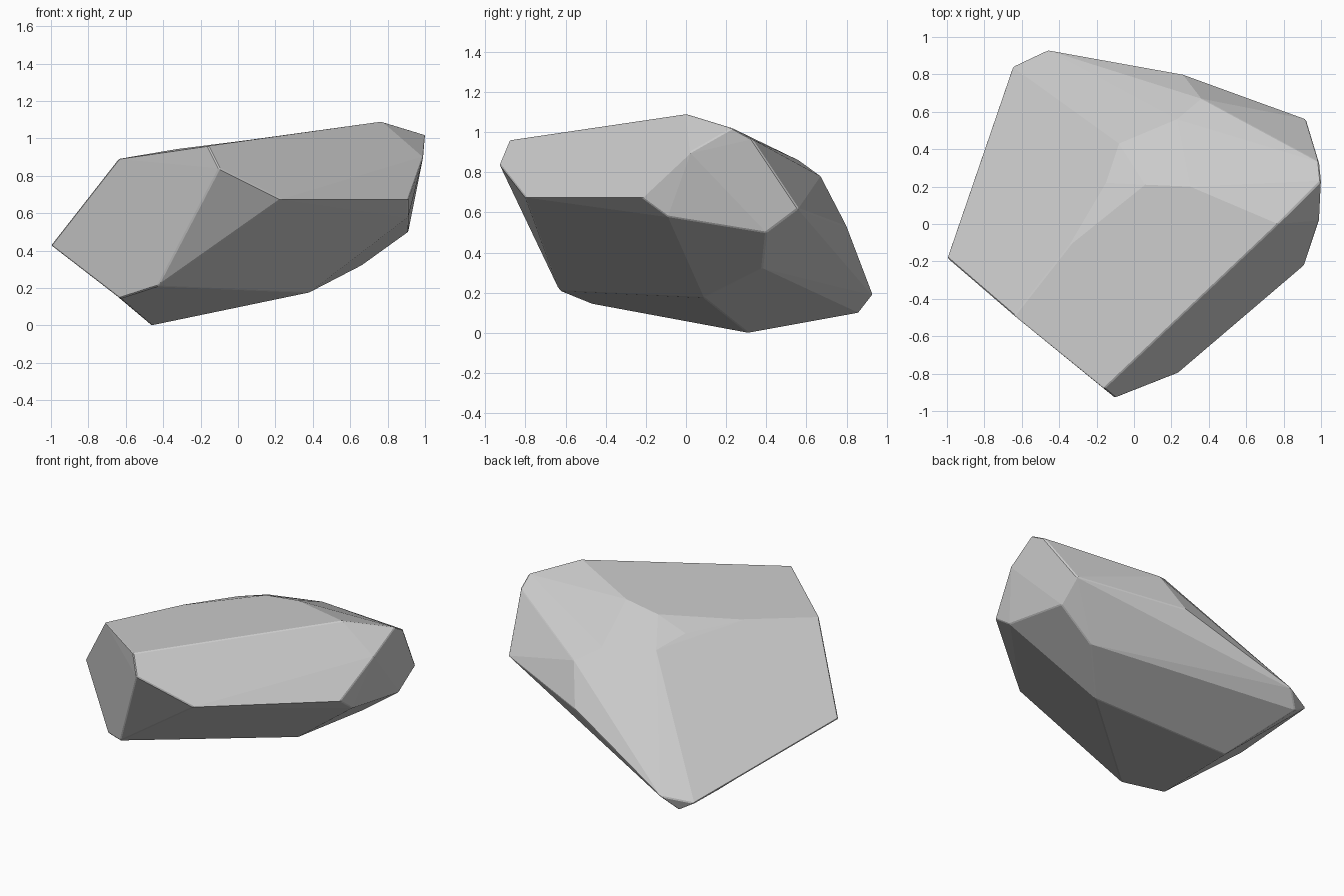
import bpy, bmesh, math

if "Cube" in bpy.data.objects:
    bpy.data.objects.remove(bpy.data.objects["Cube"])

# Corner points of the faceted boulder, grouped by region
front_corners = [(-1, -.18, .43), (-.64, -.49, .89), (-.16, -.88, .96), (-.10, -.93, .84),
                 (.23, -.80, .675), (-.43, -.63, .21), (-.63, -.47, .145)]
right_corners = [(.91, -.22, .675), (.99, .02, .90), (1, .23, 1.02), (.99, .33, .965),
                 (.92, .56, .62), (.91, .40, .50), (.91, -.09, .58)]
base_corners = [(-.46, .31, 0), (.38, .09, .175), (.66, .38, .32)]
back_corners = [(-.65, .84, .16), (-.55, .86, .10), (-.46, .93, .19),
                (.26, .80, .53), (.36, .67, .78), (.23, .56, .86)]
top_corners = [(.77, 0, 1.09), (.30, .20, 1.025), (.06, .21, .992),
               (-.35, -.12, .94), (-.15, .22, .925), (-.08, .43, .875)]

# Wrap the corners in a convex hull and merge nearly flat triangles
bm = bmesh.new()
for p in front_corners + right_corners + base_corners + back_corners + top_corners:
    bm.verts.new(p)
hull = bmesh.ops.convex_hull(bm, input=bm.verts[:])
loose = [v for v in bm.verts if not v.link_faces]
bmesh.ops.delete(bm, geom=loose, context='VERTS')
bmesh.ops.dissolve_limit(bm, angle_limit=math.radians(2),
                         verts=bm.verts[:], edges=bm.edges[:])
bmesh.ops.recalc_face_normals(bm, faces=bm.faces[:])

mesh = bpy.data.meshes.new("boulder")
bm.to_mesh(mesh)
bm.free()
boulder = bpy.data.objects.new("boulder", mesh)
bpy.context.collection.objects.link(boulder)

# Slightly worn edges
bevel = boulder.modifiers.new("worn_edges", 'BEVEL')
bevel.width = .006
bevel.segments = 1
bevel.limit_method = 'ANGLE'
bevel.angle_limit = math.radians(25)
